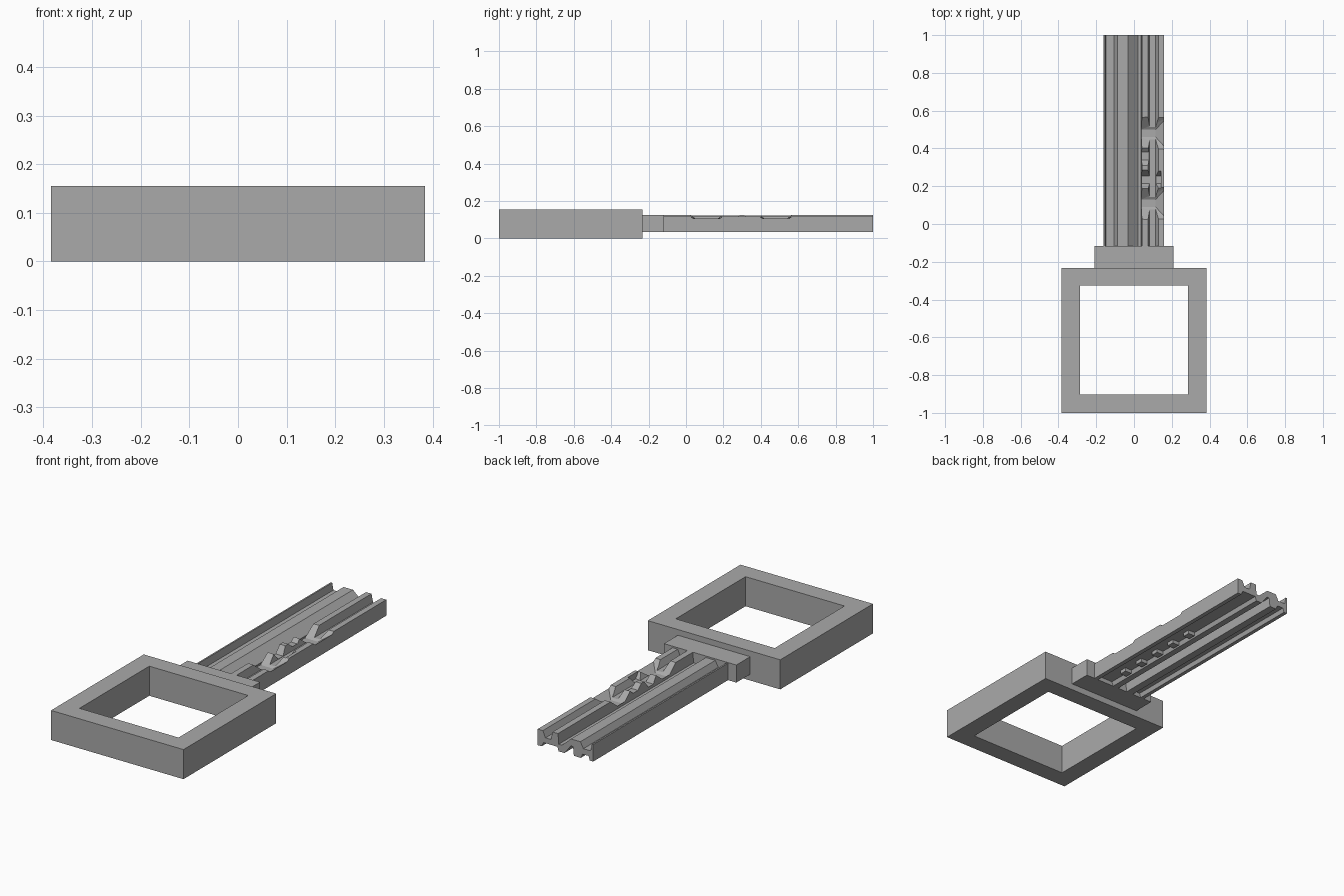
import bpy
import bmesh

if "Cube" in bpy.data.objects:
    bpy.data.objects.remove(bpy.data.objects["Cube"], do_unlink=True)

grey = bpy.data.materials.new("plain_grey")
grey.use_nodes = True
grey.diffuse_color = (0.4, 0.4, 0.4, 1)
grey.node_tree.nodes["Principled BSDF"].inputs["Base Color"].default_value = (0.4, 0.4, 0.4, 1)


def finish(name, bm):
    bmesh.ops.recalc_face_normals(bm, faces=bm.faces[:])
    mesh = bpy.data.meshes.new(name)
    bm.to_mesh(mesh)
    bm.free()
    mesh.materials.append(grey)
    ob = bpy.data.objects.new(name, mesh)
    bpy.context.collection.objects.link(ob)
    return ob


def hull(name, points):
    bm = bmesh.new()
    for p in points:
        bm.verts.new(p)
    bmesh.ops.convex_hull(bm, input=bm.verts[:])
    bmesh.ops.dissolve_limit(bm, angle_limit=0.01, verts=bm.verts[:], edges=bm.edges[:])
    return finish(name, bm)


def box(name, xs, ys, zs):
    return hull(name, [(x, y, z) for x in xs for y in ys for z in zs])


def prism(name, profile, y0, y1):
    bm = bmesh.new()
    face = bm.faces.new([bm.verts.new((x, y0, z)) for x, z in profile])
    new = bmesh.ops.extrude_face_region(bm, geom=[face])["geom"]
    verts = [v for v in new if isinstance(v, bmesh.types.BMVert)]
    bmesh.ops.translate(bm, verts=verts, vec=(0, y1 - y0, 0))
    return finish(name, bm)


def cut(target, cutter):
    mod = target.modifiers.new("cut", "BOOLEAN")
    mod.operation = "DIFFERENCE"
    mod.solver = "EXACT"
    mod.object = cutter
    cutter.hide_render = True
    bpy.context.view_layer.objects.active = target
    bpy.ops.object.modifier_apply(modifier=mod.name)
    bpy.data.objects.remove(cutter, do_unlink=True)


# Square ring handle and collar
handle = box("handle_ring", (-0.384, 0.384), (-1, -0.232), (0, 0.155))
cut(handle, box("handle_hole", (-0.287, 0.287), (-0.903, -0.325), (-0.1, 0.3)))
box("collar", (-0.21, 0.21), (-0.24, -0.117), (0.033, 0.125))

# Grooved blade: top of the section, then the underside
top = [(-0.162, 0.122), (-0.154, 0.122), (-0.147, 0.085), (-0.105, 0.085),
       (-0.088, 0.117), (-0.033, 0.117), (0.02, 0.07), (0.038, 0.07),
       (0.042, 0.125), (0.074, 0.125), (0.083, 0.083), (0.115, 0.083),
       (0.13, 0.117), (0.16, 0.117)]
under = [(0.16, 0.033), (0.137, 0.033), (0.127, 0.055), (0.046, 0.055),
         (0.038, 0.033), (0.005, 0.033), (-0.033, 0.08), (-0.045, 0.08),
         (-0.05, 0.033), (-0.09, 0.033), (-0.1, 0.055), (-0.135, 0.055),
         (-0.142, 0.033), (-0.162, 0.033)]
blade = prism("blade", top + under, -0.12, 1)

# Deep notches flaring out towards the blade edge
for y in (0.11, 0.48):
    cut(blade, hull("deep_notch", [
        (x, y + s * w, z) for s in (-1, 1) for x, w, z in
        ((0.039, 0.02, 0.075), (0.115, 0.02, 0.075), (0.17, 0.08, 0.112),
         (0.039, 0.09, 0.13), (0.17, 0.1, 0.13))]))

# Shallow notches in the inner ridge
for y, floor, right in ((0.235, 0.085, 0.142), (0.36, 0.1, 0.079)):
    cut(blade, hull("shallow_notch", [
        (x, y + s * w, z) for s in (-1, 1) for x in (0.039, right)
        for w, z in ((0.02, floor), (0.055, 0.13))]))

# Row of small blocks in the underside channel
for i in range(5):
    y = 0.015 + 0.123 * i
    box("channel_block", (0.046, 0.085), (y - 0.02, y + 0.02), (0.036, 0.06))
